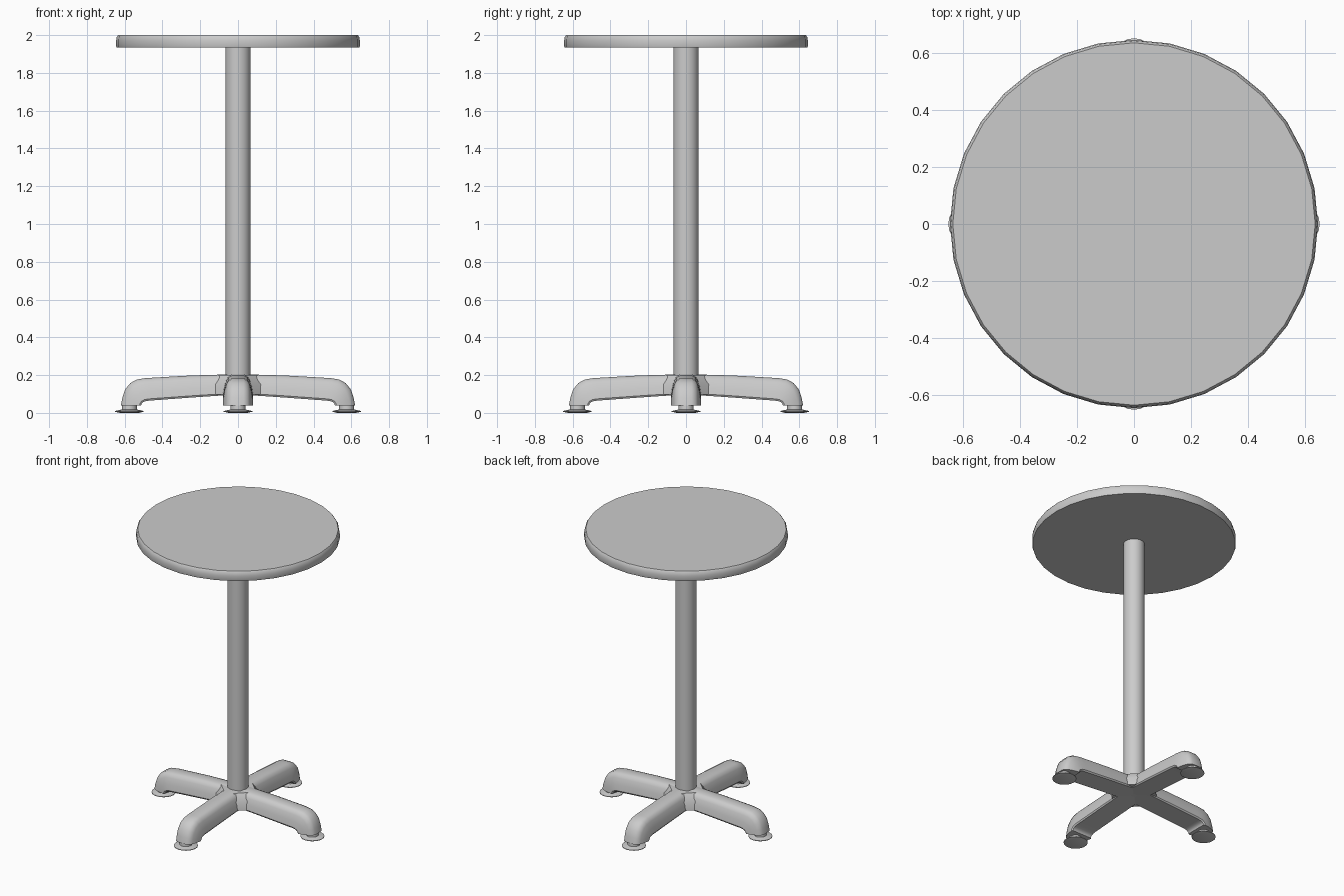
import bpy, bmesh, math
from mathutils import Matrix, Vector

if "Cube" in bpy.data.objects:
    bpy.data.objects.remove(bpy.data.objects["Cube"])

grey = bpy.data.materials.new("grey_metal")
grey.diffuse_color = (0.6, 0.6, 0.6, 1)
grey.use_nodes = True
grey.node_tree.nodes["Principled BSDF"].inputs["Base Color"].default_value = grey.diffuse_color


def finish(name, bm, angle=40):
    bmesh.ops.recalc_face_normals(bm, faces=bm.faces)
    me = bpy.data.meshes.new(name)
    bm.to_mesh(me)
    bm.free()
    me.materials.append(grey)
    ob = bpy.data.objects.new(name, me)
    bpy.context.collection.objects.link(ob)
    bpy.ops.object.select_all(action='DESELECT')
    ob.select_set(True)
    bpy.context.view_layer.objects.active = ob
    bpy.ops.object.shade_smooth_by_angle(angle=math.radians(angle))
    return ob


def loft(bm, rings):
    """Skin closed rings of equal length and cap both ends."""
    rings = [[bm.verts.new(p) for p in r] for r in rings]
    n = len(rings[0])
    for a, b in zip(rings, rings[1:]):
        for i in range(n):
            j = (i + 1) % n
            bm.faces.new((a[i], a[j], b[j], b[i]))
    bm.faces.new(rings[0][::-1])
    bm.faces.new(rings[-1])


def lathe(name, profile, sides, x=0.0, turn=0.0):
    bm = bmesh.new()
    loft(bm, [[(x + r * math.cos(2 * math.pi * i / sides),
                r * math.sin(2 * math.pi * i / sides), z)
               for i in range(sides)] for r, z in profile])
    bm.transform(Matrix.Rotation(turn, 4, 'Z'))
    return finish(name, bm)


# Round top with a softened upper rim
lathe("table_top", [(0.643, 1.935), (0.645, 1.94), (0.645, 1.97),
                    (0.642, 1.99), (0.635, 2.0)], 32)

# Central column
lathe("column", [(0.067, 0.12), (0.067, 1.94)], 24)

# Hub that fills the corners between the legs
lathe("hub", [(0.2, 0.097), (0.19, 0.15), (0.14, 0.2)], 4)

# Leg path: outer (upper) and inner (lower) edge at each station
outer = [(0, .205), (.25, .198), (.49, .184), (.535, .177), (.57, .158),
         (.597, .125), (.612, .08), (.62, .04)]
inner = [(0, .098), (.25, .081), (.44, .067), (.47, .065), (.49, .062),
         (.503, .056), (.510, .049), (.513, .04)]
# Leg section: half width and height fraction, narrow rounded top
section = [(.074, 0), (.08, .08), (.074, .4), (.062, .75), (.05, .92), (.03, 1)]
section += [(-w, h) for w, h in reversed(section)]

for k, side in enumerate(("right", "back", "left", "front")):
    turn = k * math.pi / 2
    bm = bmesh.new()
    rings = []
    for (ox, oz), (ix, iz) in zip(outer, inner):
        o, i = Vector((ox, 0, oz)), Vector((ix, 0, iz))
        rings.append([i.lerp(o, h) + Vector((0, w, 0)) for w, h in section])
    loft(bm, rings)
    bm.transform(Matrix.Rotation(turn, 4, 'Z'))
    finish(side + "_leg", bm)

    # Levelling foot: stem and flared disc
    lathe(side + "_foot", [(0.05, 0), (0.076, 0.006), (0.076, 0.010),
                           (0.04, 0.018), (0.038, 0.06)], 20, 0.575, turn)
